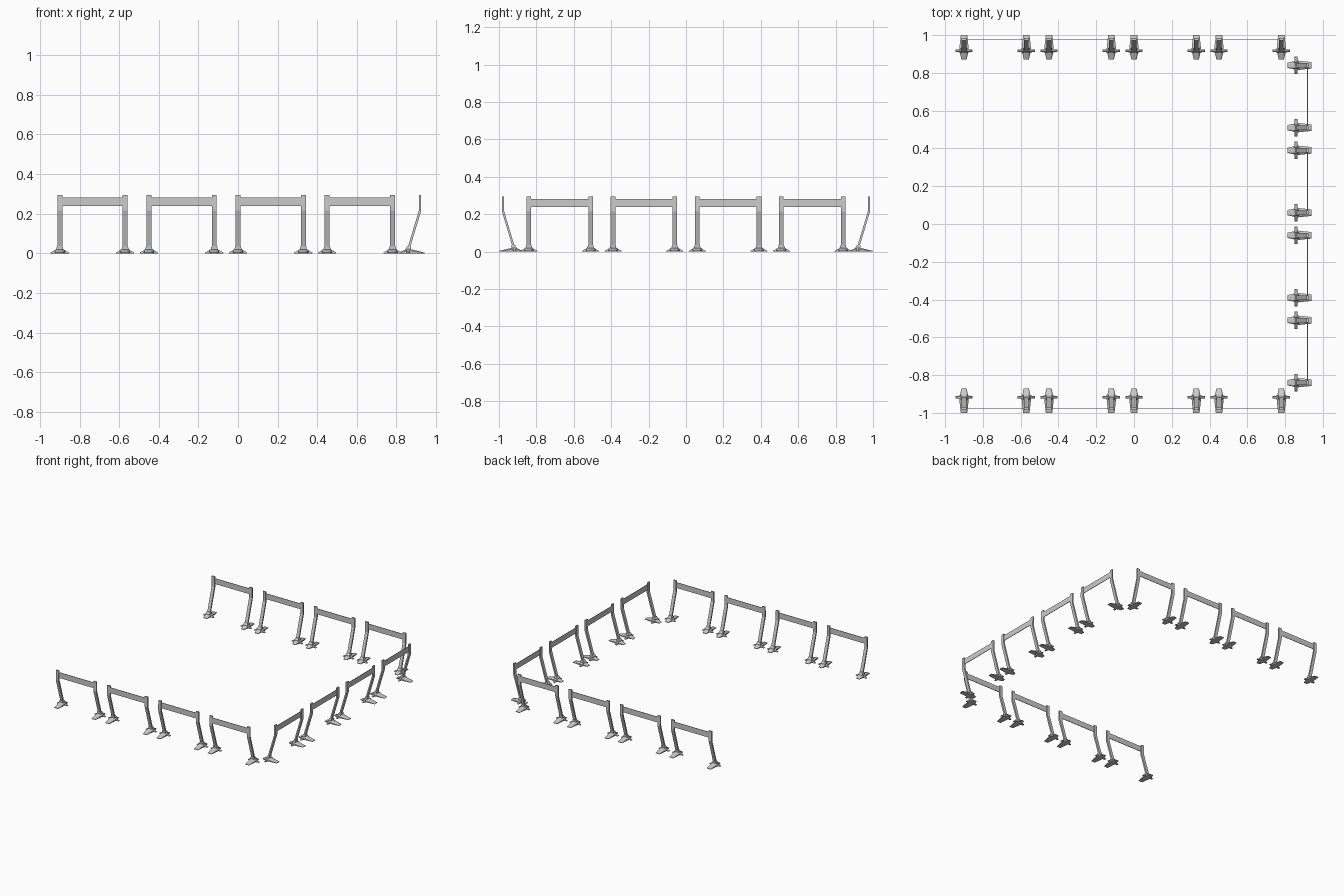
import bpy, math
from mathutils import Matrix, Vector

if "Cube" in bpy.data.objects:
    bpy.data.objects.remove(bpy.data.objects["Cube"])

# Local part space: x runs along the row, -y points outward, y = 0 is the rail plane
HUB = 0.061      # hub sits this far inward of the rail
SPAN = 0.33      # distance between the two legs of a barrier
PITCH = 0.45     # distance between barriers


def loft(sections, verts, faces):
    """Skin a list of equal-length rings and cap both ends."""
    n, base = len(sections[0]), len(verts)
    for ring in sections:
        verts.extend(ring)
    for s in range(len(sections) - 1):
        for i in range(n):
            j = (i + 1) % n
            a = base + s * n
            faces.append((a + i, a + j, a + n + j, a + n + i))
    faces.append(tuple(base + i for i in reversed(range(n))))
    faces.append(tuple(base + (len(sections) - 1) * n + i for i in range(n)))


def rect(cx, cy, z, w, d):
    return [(cx - w / 2, cy - d / 2, z), (cx + w / 2, cy - d / 2, z),
            (cx + w / 2, cy + d / 2, z), (cx - w / 2, cy + d / 2, z)]


def make_mesh(name, lofts):
    verts, faces = [], []
    for sections in lofts:
        loft(sections, verts, faces)
    me = bpy.data.meshes.new(name)
    me.from_pydata(verts, [], faces)
    me.update()
    return me


def toe(angle, length, w0, w1, h0, h1):
    """Tapering wedge that reaches out from the hub; bevelled top edges."""
    rot = Matrix.Rotation(angle, 3, 'Z')
    rings = []
    for x, w, h in ((0, w0, h0), (length, w1, h1)):
        ring = [(x, -w / 2, 0), (x, w / 2, 0), (x, w / 2, h * 0.6),
                (x, w * 0.3, h), (x, -w * 0.3, h), (x, -w / 2, h * 0.6)]
        rings.append([tuple(rot @ Vector(p) + Vector((0, HUB, 0))) for p in ring])
    return rings


# Foot: long outer toe, inner toe, two thin side toes and a socket
foot = make_mesh("foot", [
    toe(-math.pi / 2, 0.083, 0.052, 0.034, 0.024, 0.004),
    toe(math.pi / 2, 0.045, 0.048, 0.028, 0.024, 0.004),
    toe(0, 0.046, 0.018, 0.014, 0.03, 0.004),
    toe(math.pi, 0.046, 0.018, 0.014, 0.03, 0.004),
    [rect(0, HUB, 0.0, 0.036, 0.03), rect(0, HUB - 0.002, 0.024, 0.034, 0.026),
     rect(0, HUB - 0.007, 0.037, 0.028, 0.018)],
])

# Leg: leans outward, then turns upright to hold the rail
leg = make_mesh("leg", [[
    rect(0, HUB - 0.001, 0.015, 0.025, 0.012),
    rect(0, 0, 0.215, 0.025, 0.012),
    rect(0, 0, 0.295, 0.025, 0.011)]])

# Rail: thin flat board
rail = make_mesh("rail", [[rect(0, 0, 0.238, SPAN, 0.004),
                           rect(0, 0, 0.282, SPAN, 0.004)]])


def place(name, me, matrix):
    ob = bpy.data.objects.new(name, me)
    bpy.context.collection.objects.link(ob)
    ob.matrix_world = matrix


def barrier(side, x, y, angle):
    m = Matrix.Translation((x, y, 0)) @ Matrix.Rotation(angle, 4, 'Z')
    place(side + "_rail", rail, m)
    for s in (-1, 1):
        leg_m = m @ Matrix.Translation((s * SPAN / 2, 0, 0))
        place(side + "_leg", leg, leg_m)
        place(side + "_foot", foot, leg_m)


# Three rows of four barriers around an open-left rectangle
for i in range(4):
    x = -0.9 + SPAN / 2 + i * PITCH
    barrier("front", x, -0.978, 0)
    barrier("back", x, 0.978, math.pi)
    barrier("right", 0.919, (i - 1.5) * PITCH, math.pi / 2)
